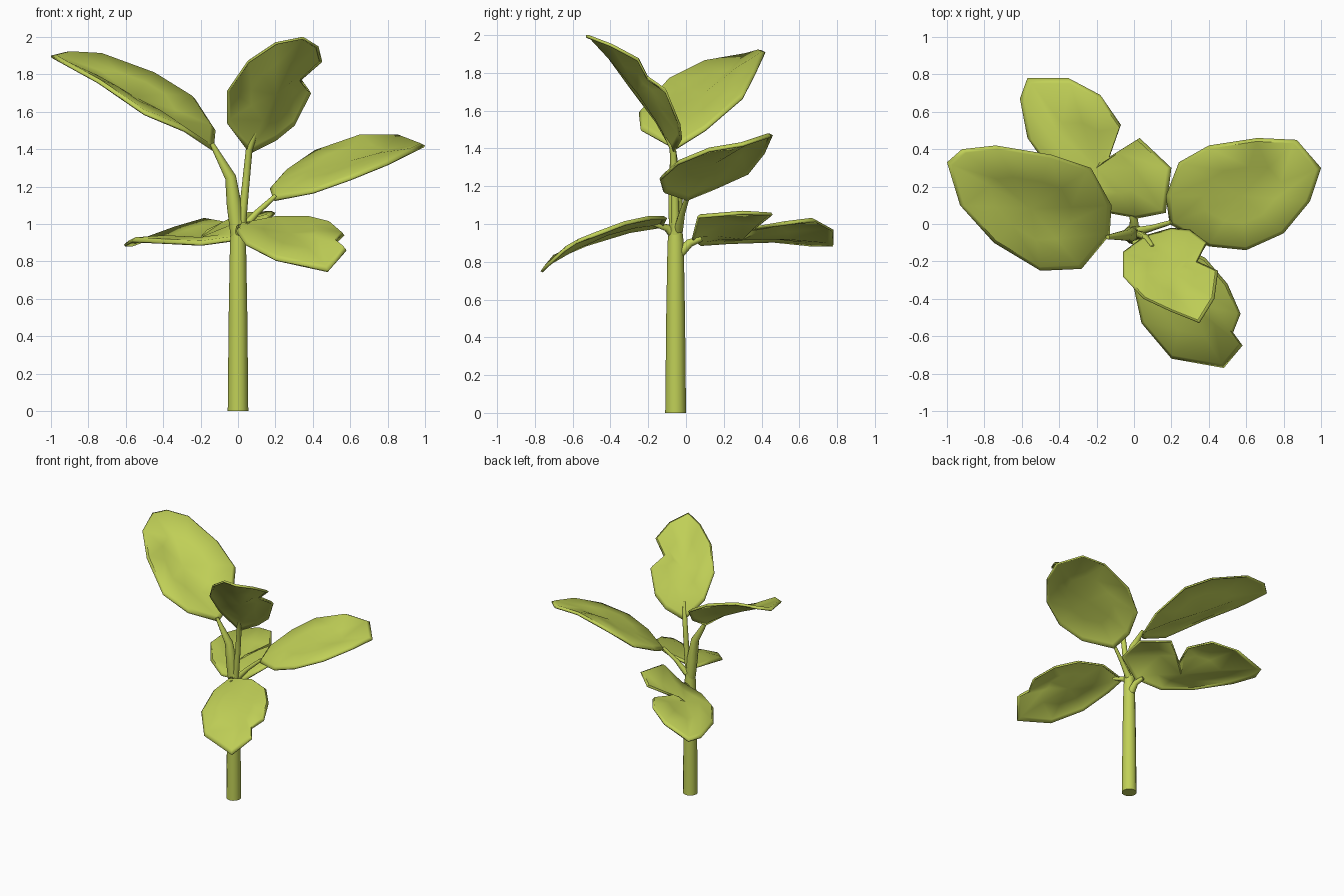
import bpy
import bmesh
import math
from mathutils import Vector

if "Cube" in bpy.data.objects:
    bpy.data.objects.remove(bpy.data.objects["Cube"], do_unlink=True)

# One yellow-green for the whole plant
green = bpy.data.materials.new("leaf_green")
colour = (0.53, 0.63, 0.095, 1)
green.diffuse_color = colour
green.use_nodes = True
shader = next(n for n in green.node_tree.nodes if n.type == "BSDF_PRINCIPLED")
shader.inputs["Base Color"].default_value = colour
shader.inputs["Roughness"].default_value = 0.8


def finish(name, bm, sharp_angle):
    """Turn a bmesh into a linked, coloured, smooth-shaded object."""
    mesh = bpy.data.meshes.new(name)
    bm.to_mesh(mesh)
    bm.free()
    mesh.materials.append(green)
    obj = bpy.data.objects.new(name, mesh)
    bpy.context.collection.objects.link(obj)
    bpy.ops.object.select_all(action="DESELECT")
    obj.select_set(True)
    bpy.context.view_layer.objects.active = obj
    bpy.ops.object.shade_smooth_by_angle(angle=math.radians(sharp_angle))
    return obj


def tube(name, path, radii, sides=10):
    """Sweep a tapering round section along a path and cap both ends."""
    bm = bmesh.new()
    points = [Vector(p) for p in path]
    rings = []
    for i, (point, radius) in enumerate(zip(points, radii)):
        ahead = points[min(i + 1, len(points) - 1)]
        behind = points[max(i - 1, 0)]
        tangent = (ahead - behind).normalized()
        across = tangent.cross(Vector((0, 1, 0))).normalized()
        over = tangent.cross(across)
        ring = []
        for k in range(sides):
            a = math.tau * k / sides
            ring.append(bm.verts.new(
                point + radius * (across * math.cos(a) + over * math.sin(a))))
        rings.append(ring)
    for low, high in zip(rings, rings[1:]):
        for k in range(sides):
            n = (k + 1) % sides
            bm.faces.new((low[k], low[n], high[n], high[k]))
    bm.faces.new(rings[0])
    bm.faces.new(rings[-1])
    bmesh.ops.recalc_face_normals(bm, faces=bm.faces[:])
    return finish(name, bm, 50)


def leaf(name, hub, rim):
    """Build a blade from its rim inward to a hub, with a turned-down lip."""
    bm = bmesh.new()
    hub = Vector(hub)
    rings = []
    for inward, lift in ((0, 0), (0.06, 0.018), (0.5, 0.02)):
        rings.append([bm.verts.new(Vector(p).lerp(hub, inward) + Vector((0, 0, lift)))
                      for p in rim])
    centre = bm.verts.new(hub)
    count = len(rim)
    for k in range(count):
        n = (k + 1) % count
        for outer, inner in zip(rings, rings[1:]):
            bm.faces.new((outer[k], outer[n], inner[n], inner[k]))
        bm.faces.new((rings[-1][k], rings[-1][n], centre))
    bmesh.ops.recalc_face_normals(bm, faces=bm.faces[:])
    if sum(f.normal.z * f.calc_area() for f in bm.faces) < 0:
        bmesh.ops.reverse_faces(bm, faces=bm.faces[:])
    obj = finish(name, bm, 45)
    shell = obj.modifiers.new("thickness", "SOLIDIFY")
    shell.thickness = 0.012
    shell.offset = -1
    return obj


# Main stem
tube("stem", [(0, -.055, 0), (0, -.055, .5), (0, -.055, .9), (0, -.055, 1.02)],
     [.055, .05, .043, .03], 12)

# Leaf stalks
tube("upper_right_stalk",
     [(0, -.055, .9), (-.02, -.055, 1.1), (-.04, -.06, 1.25), (-.14, -.07, 1.43)],
     [.035, .04, .03, .012])
tube("upper_front_stalk",
     [(.01, -.055, .9), (.04, -.06, 1.2), (.06, -.07, 1.4), (.1, -.12, 1.5)],
     [.025, .02, .018, .01])
tube("left_stalk",
     [(.02, -.04, .97), (.1, -.02, 1.06), (.2, .01, 1.15)], [.025, .016, .012])
tube("lower_front_stalk",
     [(0, -.05, .92), (.01, -.1, .98), (.06, -.17, 1)], [.025, .02, .012])
tube("lower_back_stalk",
     [(0, -.04, .84), (0, .02, .9), (-.02, .08, .92)], [.03, .022, .015])

# Leaf blades
leaf("upper_right_leaf", (-.55, .08, 1.68), [
    (-.13, -.06, 1.4), (-.28, -.24, 1.5), (-.5, -.25, 1.59), (-.75, -.1, 1.76),
    (-.93, .1, 1.86), (-1, .33, 1.9), (-.92, .4, 1.92), (-.74, .42, 1.91),
    (-.44, .37, 1.8), (-.23, .3, 1.67), (-.12, .1, 1.5)])
leaf("upper_front_leaf", (.2, -.25, 1.7), [
    (.06, -.06, 1.38), (.2, -.02, 1.45), (.3, -.03, 1.53), (.39, -.1, 1.7),
    (.34, -.2, 1.77), (.45, -.25, 1.87), (.43, -.4, 1.95), (.35, -.53, 2),
    (.2, -.47, 1.97), (.05, -.4, 1.87), (-.06, -.28, 1.71), (-.06, -.15, 1.54)])
leaf("left_leaf", (.57, .15, 1.33), [
    (.19, 0, 1.13), (.17, .15, 1.19), (.24, .33, 1.27), (.4, .42, 1.38),
    (.66, .46, 1.47), (.87, .45, 1.47), (1, .3, 1.42), (.94, .12, 1.39),
    (.8, -.05, 1.32), (.6, -.14, 1.24), (.4, -.12, 1.17)])
leaf("lower_front_leaf", (.28, -.42, .95), [
    (0, -.12, .99), (-.01, -.3, .96), (.04, -.53, .89), (.2, -.72, .81),
    (.48, -.77, .75), (.58, -.65, .86), (.53, -.58, .9), (.57, -.48, .94),
    (.5, -.32, 1), (.38, -.18, 1.03), (.2, -.1, 1.03)])
leaf("lower_back_leaf", (-.2, .3, .93), [
    (.02, .03, .92), (.17, .06, 1.04), (.2, .3, 1.06), (.03, .46, 1.05),
    (-.13, .36, .97), (-.07, .53, 1), (-.18, .69, 1.02), (-.35, .78, .97),
    (-.57, .78, .89), (-.61, .67, .89), (-.57, .46, .91), (-.4, .22, .9),
    (-.2, .07, .89)])
